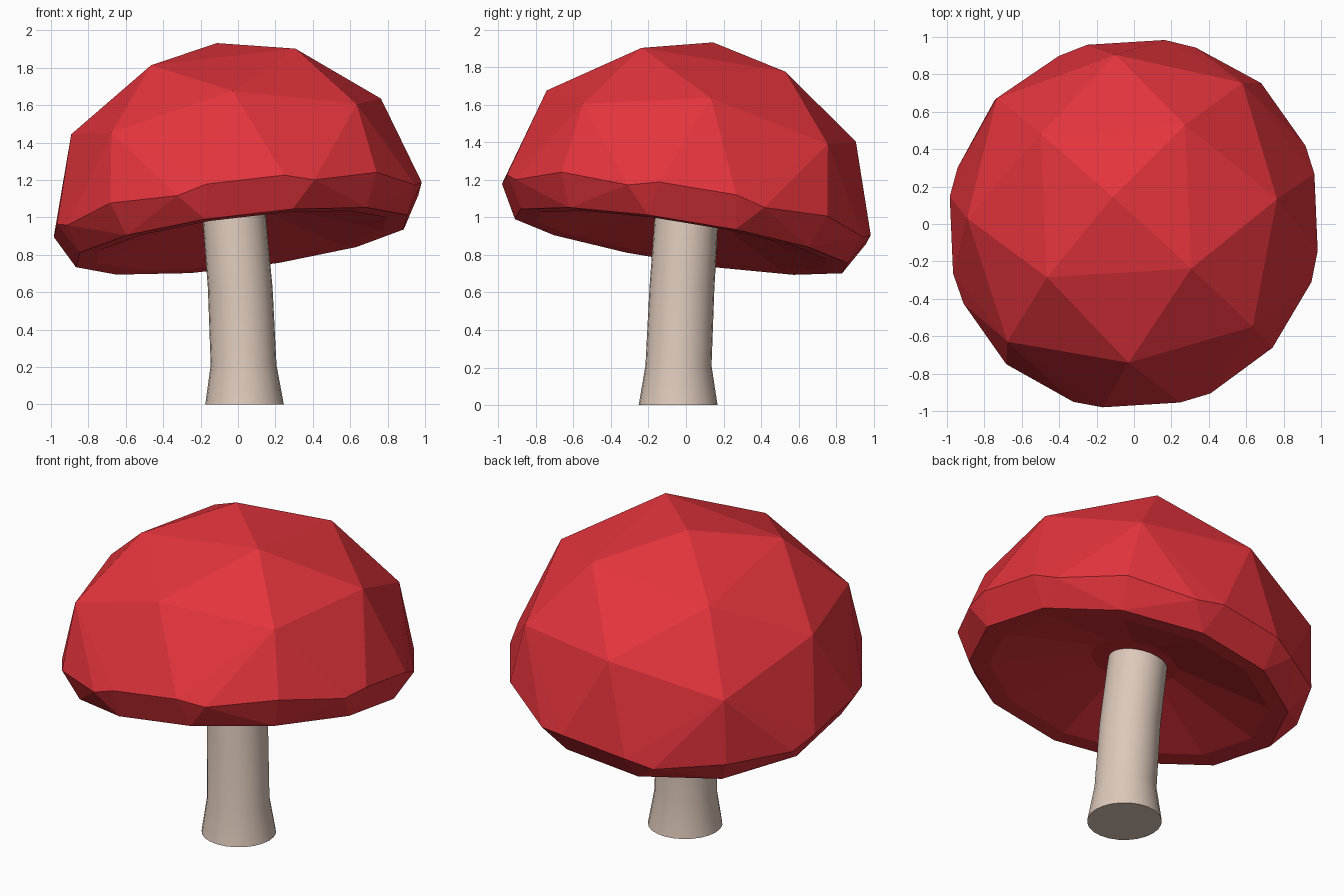
import bpy, bmesh, math
from mathutils import Vector, Matrix

if "Cube" in bpy.data.objects:
    bpy.data.objects.remove(bpy.data.objects["Cube"])


def material(name, color):
    m = bpy.data.materials.new(name)
    m.diffuse_color = (*color, 1)
    m.use_nodes = True
    m.node_tree.nodes["Principled BSDF"].inputs["Base Color"].default_value = m.diffuse_color
    return m


def add_object(name, bm, mat):
    bmesh.ops.recalc_face_normals(bm, faces=bm.faces)
    me = bpy.data.meshes.new(name)
    bm.to_mesh(me)
    bm.free()
    me.materials.append(mat)
    ob = bpy.data.objects.new(name, me)
    bpy.context.collection.objects.link(ob)
    return ob


def polar(r, h, deg):
    a = math.radians(deg)
    return Vector((r * math.cos(a), r * math.sin(a), h))


red = material("cap red", (0.77, 0.034, 0.045))
cream = material("stem cream", (0.72, 0.58, 0.49))

# Cap: faceted dome (octahedral sphere), four-fold symmetric, with tucked-in rim
TURN = 48.0
bm = bmesh.new()
bm.verts.new((0, 0, 0.92))
# radius, height, angle offset of each vertex within a quadrant
pattern = [(0.55, 0.78, 0), (0.935, 0.40, 0), (0.835, 0.52, 45),
           (1.015, 0.012, 0), (1.008, -0.025, 23.5), (1.008, -0.025, -23.5),
           (1.005, 0.012, 33), (1.005, 0.012, -33)]
for q in range(4):
    for r, h, off in pattern:
        bm.verts.new(polar(r, h, TURN + 90 * q + off))
rim = [bm.verts.new(polar(0.915, -0.16, TURN + 30 * i)) for i in range(12)]
bmesh.ops.convex_hull(bm, input=bm.verts[:])
bottom = [f for f in bm.faces if all(v.co.z < -0.15 for v in f.verts)]
bmesh.ops.delete(bm, geom=bottom, context='FACES_ONLY')
inner_edges = [e for e in bm.edges if not e.link_faces]
bmesh.ops.delete(bm, geom=inner_edges, context='EDGES')
rim = sorted((v for v in bm.verts if v.co.z < -0.15),
             key=lambda v: math.atan2(v.co.y, v.co.x))

# Underside: flat lip, then hollow rising to the stem
previous = rim
for r, h in [(0.80, -0.155), (0.25, 0.0)]:
    ring = []
    for v in rim:
        d = Vector((v.co.x, v.co.y, 0)).normalized() * r
        ring.append(bm.verts.new((d.x, d.y, h)))
    for i in range(12):
        j = (i + 1) % 12
        bm.faces.new((previous[i], previous[j], ring[j], ring[i]))
    previous = ring
bm.faces.new(previous)

# Tilt the cap towards back left
axis = Vector((-0.125, 0.16, 1)).normalized()
tilt = Vector((0, 0, 1)).rotation_difference(axis).to_matrix().to_4x4()
bm.transform(Matrix.Translation((0, 0, 1.03)) @ tilt)
add_object("cap", bm, red)

# Stem: flared foot, slightly leaning round column
bm = bmesh.new()
N = 24
rings = []
for x, y, z, r in [(0.035, -0.042, 0, 0.21), (0.03, -0.04, 0.21, 0.176),
                   (0.012, -0.022, 0.62, 0.173), (-0.02, 0.003, 1.0, 0.17),
                   (-0.025, 0.01, 1.06, 0.17)]:
    rings.append([bm.verts.new(polar(r, 0, 360 * i / N) + Vector((x, y, z)))
                  for i in range(N)])
for a, b in zip(rings, rings[1:]):
    for i in range(N):
        j = (i + 1) % N
        bm.faces.new((a[i], a[j], b[j], b[i]))
bm.faces.new(rings[0])
bm.faces.new(rings[-1])
stem = add_object("stem", bm, cream)
bpy.context.view_layer.objects.active = stem
stem.select_set(True)
bpy.ops.object.shade_smooth_by_angle(angle=math.radians(30))
